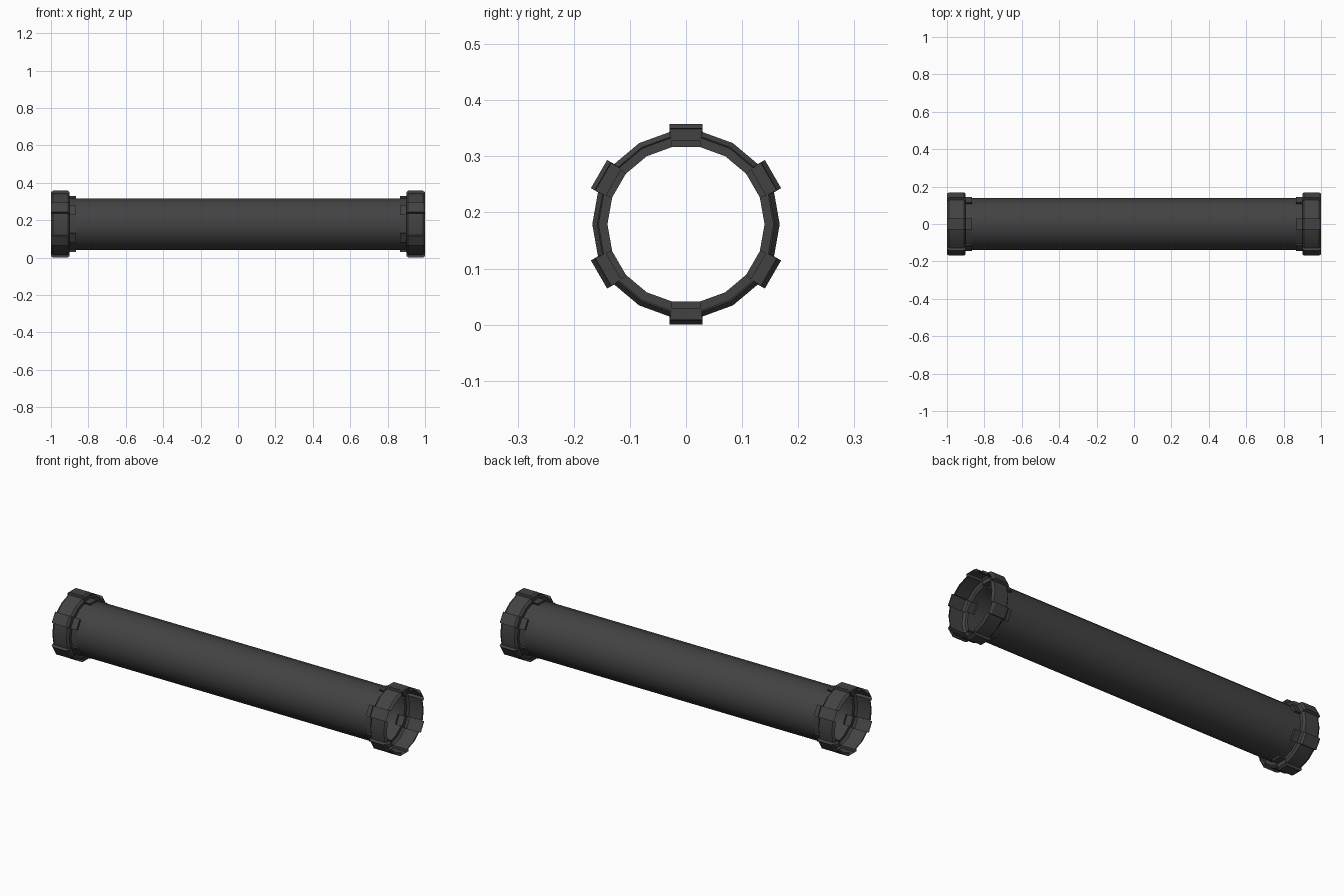
import bpy, bmesh
from math import sin, cos, radians

if "Cube" in bpy.data.objects:
    bpy.data.objects.remove(bpy.data.objects["Cube"])

CZ = 0.179          # height of the pipe axis
SIDES = 18
HALF = radians(10)
LUG_W = 0.167 * sin(HALF)

mat = bpy.data.materials.new("dark_grey")
mat.diffuse_color = (0.055, 0.055, 0.055, 1)
mat.use_nodes = True
mat.node_tree.nodes["Principled BSDF"].inputs["Base Color"].default_value = mat.diffuse_color

# (x, radius) along the collar wall, and (x, height, half width) along a lug
WALL = [(0.865, 0.14), (0.865, 0.14), (0.9, 0.14), (0.9, 0.156),
        (0.91, 0.167), (0.988, 0.167), (1.0, 0.158)]
LUG = [(0.865, 0.14 * cos(HALF), 0.14 * sin(HALF)), (0.865, 0.149, LUG_W),
       (0.9, 0.149, LUG_W), (0.9, 0.17, LUG_W),
       (0.91, 0.179, LUG_W), (0.988, 0.179, LUG_W), (1.0, 0.171, LUG_W)]


def place(x, out, side, angle):
    """Point at distance out along a sector's normal, side along its tangent."""
    return (x, out * cos(angle) - side * sin(angle),
            CZ + out * sin(angle) + side * cos(angle))


def strip(bm, a, b):
    va, vb = [bm.verts.new(p) for p in a], [bm.verts.new(p) for p in b]
    for i in range(len(a) - 1):
        bm.faces.new((va[i], va[i + 1], vb[i + 1], vb[i]))


def finish(bm, name):
    bmesh.ops.remove_doubles(bm, verts=bm.verts, dist=1e-5)
    bmesh.ops.dissolve_degenerate(bm, edges=bm.edges, dist=1e-5)
    bmesh.ops.recalc_face_normals(bm, faces=bm.faces)
    mesh = bpy.data.meshes.new(name)
    bm.to_mesh(mesh)
    bm.free()
    mesh.materials.append(mat)
    ob = bpy.data.objects.new(name, mesh)
    bpy.context.collection.objects.link(ob)
    bpy.ops.object.select_all(action='DESELECT')
    ob.select_set(True)
    bpy.context.view_layer.objects.active = ob
    bpy.ops.object.shade_smooth_by_angle(angle=radians(30))
    return ob


# Long open pipe
bm = bmesh.new()
for k in range(SIDES):
    ang = HALF + k * 2 * HALF
    edges = [[place(x, 0.14 * cos(HALF), s * 0.14 * sin(HALF), ang)
              for x in (-0.865, 0.865)] for s in (-1, 1)]
    strip(bm, *edges)
finish(bm, "pipe")

# Flared collar with every third facet raised into a lug, mirrored to both ends
bm = bmesh.new()
for k in range(SIDES):
    ang = HALF + k * 2 * HALF
    lo, hi = [[place(x, r * cos(HALF), s * r * sin(HALF), ang)
               for x, r in WALL] for s in (-1, 1)]
    if k % 3 == 1:
        lug_lo, lug_hi = [[place(x, h, s * w, ang) for x, h, w in LUG]
                          for s in (-1, 1)]
        strip(bm, lo, lug_lo)
        strip(bm, lug_lo, lug_hi)
        strip(bm, lug_hi, hi)
    else:
        strip(bm, lo, hi)
collar = finish(bm, "end_collars")
mod = collar.modifiers.new("both_ends", 'MIRROR')
mod.use_axis[0] = True
mod.use_mirror_merge = False
